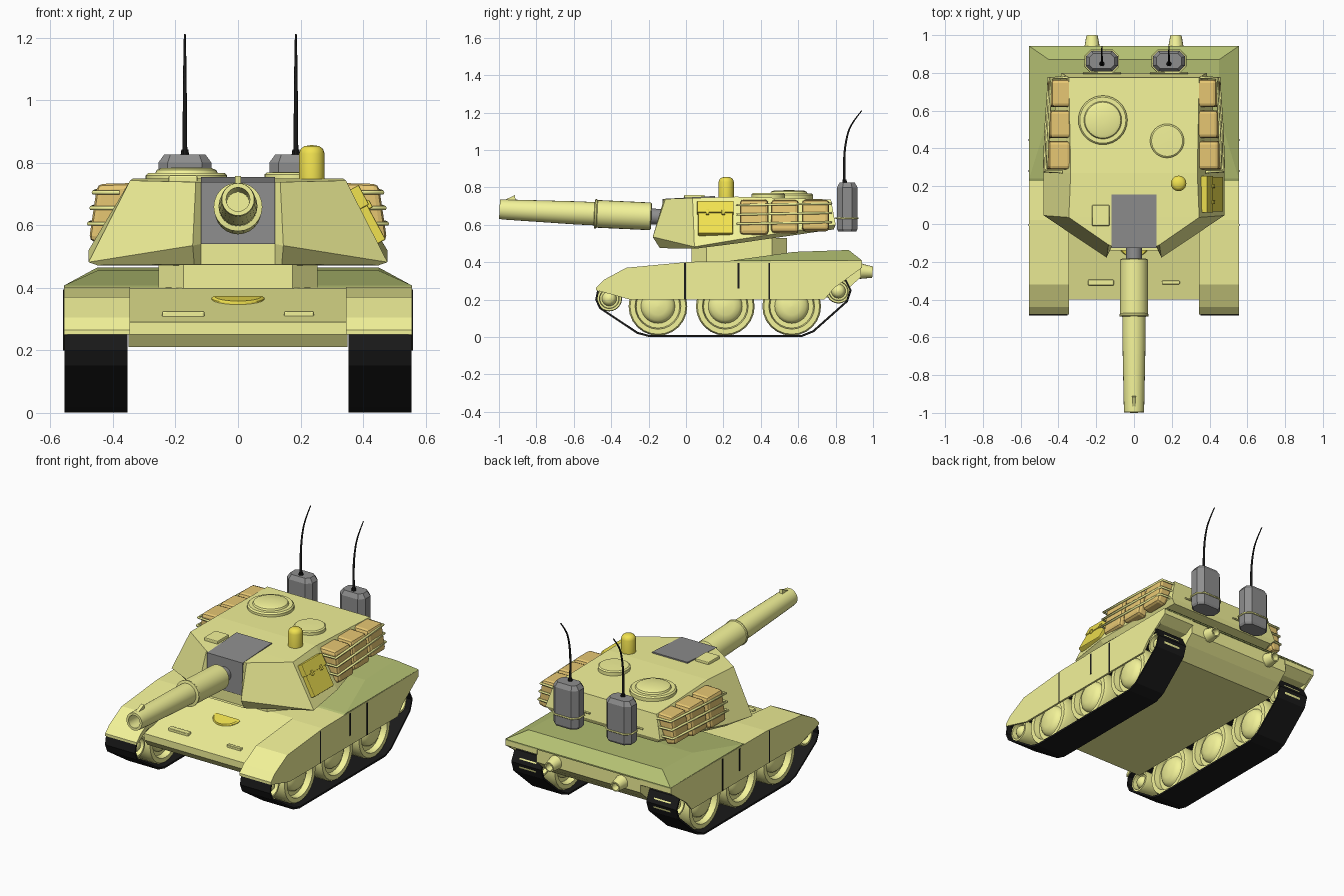
import bpy, bmesh, math
from mathutils import Vector

if "Cube" in bpy.data.objects:
    bpy.data.objects.remove(bpy.data.objects["Cube"])


def mat(name, rgb):
    m = bpy.data.materials.new(name)
    m.diffuse_color = (*rgb, 1)
    m.use_nodes = True
    m.node_tree.nodes["Principled BSDF"].inputs["Base Color"].default_value = m.diffuse_color
    return m


SAND = mat("sand", (0.90, 0.90, 0.32))
GREEN = mat("deck_green", (0.46, 0.53, 0.17))
YELLOW = mat("yellow", (0.88, 0.76, 0.08))
TAN = mat("canvas", (0.80, 0.57, 0.17))
GREY = mat("grey", (0.27, 0.27, 0.27))
BLACK = mat("black", (0.01, 0.01, 0.01))


def build(name, verts, faces, m=None, mirror=False, bevel=0, smooth=False, segs=2):
    me = bpy.data.meshes.new(name)
    me.from_pydata([tuple(v) for v in verts], [], faces)
    bm = bmesh.new()
    bm.from_mesh(me)
    bmesh.ops.recalc_face_normals(bm, faces=bm.faces)
    bm.to_mesh(me)
    bm.free()
    if m:
        me.materials.append(m)
    if smooth:
        for p in me.polygons:
            p.use_smooth = True
        me.set_sharp_from_angle(angle=math.radians(35))
    o = bpy.data.objects.new(name, me)
    bpy.context.collection.objects.link(o)
    if bevel:
        b = o.modifiers.new("bevel", 'BEVEL')
        b.width, b.segments = bevel, segs
    if mirror:
        o.modifiers.new("mirror", 'MIRROR').use_mirror_merge = False
    return o


def loft(name, rings, m=None, caps=True, **kw):
    n = len(rings[0])
    verts = [v for r in rings for v in r]
    faces = [(k * n + i, k * n + (i + 1) % n, (k + 1) * n + (i + 1) % n, (k + 1) * n + i)
             for k in range(len(rings) - 1) for i in range(n)]
    if caps:
        faces += [tuple(range(n)), tuple(range(len(verts) - n, len(verts)))]
    return build(name, verts, faces, m, **kw)


def prism(name, pts, a, b, m=None, axis='x', **kw):
    put = {'x': lambda p, t: (t, p[0], p[1]), 'y': lambda p, t: (p[0], t, p[1]),
           'z': lambda p, t: (p[0], p[1], t)}[axis]
    return loft(name, [[put(p, t) for p in pts] for t in (a, b)], m, **kw)


def box(name, x, y, z, m=None, **kw):
    return prism(name, [(x[0], y[0]), (x[1], y[0]), (x[1], y[1]), (x[0], y[1])], *z, m, 'z', **kw)


def lathe(name, prof, loc, m=None, axis=(0, 0, 1), n=24, **kw):
    q = Vector(axis).to_track_quat('Z', 'Y')
    rings = [[Vector(loc) + q @ Vector((r * math.cos(2 * math.pi * i / n), r * math.sin(2 * math.pi * i / n), h))
              for i in range(n)] for r, h in prof]
    return loft(name, rings, m, smooth=True, **kw)


def tube(name, paths, radius, m=None, kind='POLY', taper=1.0):
    cu = bpy.data.curves.new(name, 'CURVE')
    cu.dimensions, cu.bevel_depth, cu.bevel_resolution, cu.use_fill_caps = '3D', radius, 1, True
    for path in paths:
        s = cu.splines.new(kind)
        s.points.add(len(path) - 1)
        for i, p in enumerate(path):
            s.points[i].co = (*p, 1)
            s.points[i].radius = 1 + (taper - 1) * i / (len(path) - 1)
        if kind == 'NURBS':
            s.order_u, s.use_endpoint_u, s.resolution_u = 3, True, 5
    if m:
        cu.materials.append(m)
    o = bpy.data.objects.new(name, cu)
    bpy.context.collection.objects.link(o)
    return o


def octagon(cx, cy, hx, hy, c):
    return [(cx + x, cy + y) for x, y in ((hx - c, -hy), (hx, c - hy), (hx, hy - c), (hx - c, hy),
                                          (c - hx, hy), (-hx, hy - c), (-hx, c - hy), (c - hx, -hy))]


# Hull body, raised rear deck
prism("hull", [(-0.40, 0.29), (-0.40, 0.25), (-0.37, 0.21), (0.80, 0.21), (0.88, 0.27), (0.935, 0.32),
               (0.935, 0.405), (0.04, 0.40)], -0.35, 0.35, SAND)
loft("rear_deck", [[(-x, y0, z0), (x, y0, z0), (x, y1, z1), (-x, y1, z1)] for x, y0, z0, y1, z1 in
                   ((0.555, 0.22, 0.40, 0.942, 0.40), (0.555, 0.24, 0.408, 0.942, 0.408),
                    (0.45, 0.58, 0.455, 0.87, 0.465))], GREEN)

# Fenders over the tracks and the thin side skirts
top = [(-0.48, 0.265), (-0.44, 0.305), (-0.32, 0.37), (0.02, 0.402), (0.94, 0.408), (0.94, 0.37)]
prism("fender", [(-0.48, 0.25)] + top + [(0.88, 0.335), (0.0, 0.335), (-0.38, 0.305)],
      0.345, 0.547, SAND, mirror=True)
prism("side_skirt", [(-0.48, 0.25)] + top + [(0.79, 0.26), (0.74, 0.20), (-0.30, 0.20)],
      0.545, 0.557, SAND, mirror=True)
for y, z in ((-0.005, 0.20), (0.28, 0.26), (0.445, 0.20)):
    box("skirt_seam", (0.55, 0.559), (y - 0.005, y + 0.005), (z, 0.395), BLACK, mirror=True)

# Track bands
loop = [(-0.48, 0.2), (-0.46, 0.155), (-0.26, 0.022), (-0.2, 0.006), (0.62, 0.006), (0.68, 0.03), (0.86, 0.19),
        (0.88, 0.25), (0.85, 0.31), (0.8, 0.325), (0.0, 0.325), (-0.4, 0.29), (-0.47, 0.25)]
track = prism("track", loop, 0.353, 0.555, BLACK, caps=False, mirror=True)
sol = track.modifiers.new("thickness", 'SOLIDIFY')
sol.thickness, sol.offset = 0.011, 0

# Road wheels and end rollers, dished on both sides
half = [(0.01, 0.075), (0.3, 0.071), (0.48, 0.06), (0.56, 0.045), (0.58, 0.035), (0.74, 0.035), (0.78, 0.07),
        (0.95, 0.07), (1.0, 0.055)]
for name, y, z, r in (("road_wheel", -0.15, 0.164, 0.157), ("road_wheel", 0.21, 0.164, 0.157),
                      ("road_wheel", 0.565, 0.164, 0.157), ("front_roller", -0.41, 0.205, 0.068),
                      ("rear_roller", 0.815, 0.245, 0.066)):
    prof = [(a * r, h) for a, h in half] + [(a * r, -h) for a, h in reversed(half)]
    lathe(name, prof, (0.452, y, z), SAND, (1, 0, 0), mirror=True)

# Front deck details, rear exhausts
for x, w, h in ((-0.175, 0.068, 0.016), (0.195, 0.048, 0.010)):
    box("front_slot_frame", (x - w, x + w), (-0.31 - h, -0.31 + h), (0.30, 0.326), SAND, bevel=0.006)
    box("front_slot", (x - w * 0.8, x + w * 0.8), (-0.31 - h - 0.001, -0.31), (0.315, 0.322), SAND)
arc = [(0.085 * math.cos(math.pi * i / 12), -0.1 - 0.075 * math.sin(math.pi * i / 12)) for i in range(13)]
loft("driver_hatch", [[(x * s, y, 0.39 + 0.22 * y + d) for x, y in arc] for s, d in ((1, -0.03), (1, 0), (0.9, 0.006))],
     YELLOW)
lathe("exhaust", [(0.042, 0), (0.03, 0.068), (0.022, 0.068), (0.02, 0.03)],
      (0.222, 0.93, 0.352), SAND, (0, 1, -0.08), n=16, mirror=True)

# Turret ring and faceted turret with a notch for the mantlet
prism("turret_ring", octagon(0, 0.285, 0.255, 0.255, 0.08), 0.38, 0.53, SAND, 'z')
layers = [[(0.119, -0.12, 0.475), (0.14, -0.14, 0.475), (0.45, 0.05, 0.472), (0.455, 0.27, 0.50), (0.36, 0.79, 0.575)],
          [(0.119, -0.122, 0.54), (0.145, -0.178, 0.535), (0.478, 0.045, 0.482), (0.478, 0.27, 0.52),
           (0.385, 0.80, 0.60)],
          [(0.119, -0.118, 0.738), (0.135, -0.11, 0.738), (0.345, 0.035, 0.743), (0.335, 0.27, 0.75),
           (0.345, 0.775, 0.735)]]
N = len(layers[0])
verts = [v for L in layers for v in L + [(-x, y, z) for x, y, z in reversed(L)]]
faces = [(k + i, k + (i + 1) % (2 * N), k + 2 * N + (i + 1) % (2 * N), k + 2 * N + i)
         for k in (0, 2 * N) for i in range(2 * N)]
faces += [(k + i, k + i + 1, k + 2 * N - 2 - i, k + 2 * N - 1 - i) for k in (0, 4 * N) for i in range(N - 1)]
build("turret", verts, faces, SAND)
prism("gun_mantlet", [(-0.128, 0.54), (-0.126, 0.738), (0.155, 0.754), (0.155, 0.54)], -0.119, 0.119, GREY)

# Gun: grey root, sleeve, hollow barrel, front sight
aim = (0, -1, 0.047)
root = (0, -0.13, 0.642)
lathe("gun_root", [(0.042, -0.03), (0.042, 0.1)], root, GREY, aim)
lathe("gun_sleeve", [(0.066, 0.055), (0.074, 0.06), (0.074, 0.345), (0.078, 0.35), (0.078, 0.358), (0.06, 0.362)],
      root, SAND, aim)
lathe("gun_barrel", [(0.062, 0.3), (0.062, 0.45), (0.054, 0.84), (0.052, 0.868), (0.038, 0.868), (0.036, 0.6)],
      root, SAND, aim)
prism("front_sight", [(-0.985, 0.72), (-0.965, 0.735), (-0.915, 0.758), (-0.91, 0.72)], -0.01, 0.01, SAND)

# Roof fittings
lathe("commander_hatch", [(0.13, -0.03), (0.13, 0.016), (0.122, 0.024), (0.1, 0.024), (0.095, 0.034), (0.08, 0.04),
                          (0.01, 0.042)], (-0.165, 0.55, 0.743), SAND, n=32)
lathe("loader_hatch", [(0.09, -0.03), (0.09, 0.018), (0.082, 0.024), (0.01, 0.026)], (0.175, 0.44, 0.745), SAND, n=32)
lathe("beacon", [(0.041, 0), (0.041, 0.085), (0.036, 0.1), (0.024, 0.109), (0.004, 0.112)], (0.236, 0.215, 0.744), YELLOW)
box("roof_plate", (-0.222, -0.13), (-0.01, 0.1), (0.73, 0.76), SAND, bevel=0.005)


# Yellow box on the right cheek
def slab(name, t0, t1, d0, d1, y0, y1, m):
    a, d, n = Vector((0.363, 0.712)), Vector((0.09, -0.168)), Vector((0.88, 0.47))
    prism(name, [a + d * t + n * e for t, e in ((t0, d0), (t1, d0), (t1, d1), (t0, d1))], y0, y1, m, 'y', bevel=0.004)


slab("side_box", 0, 1, -0.02, 0.022, 0.065, 0.25, YELLOW)
slab("side_box_lid", -0.02, 0.35, -0.01, 0.028, 0.06, 0.255, YELLOW)
for y in (0.115, 0.2):
    slab("side_box_latch", 0.27, 0.42, 0.02, 0.035, y - 0.009, y + 0.009, YELLOW)

# Canvas bags and the rails that hold them
for y0, y1 in ((0.288, 0.44), (0.455, 0.602), (0.62, 0.765)):
    dx, dz = -(y0 - 0.285) * 0.04, (y0 - 0.285) * 0.07
    prism("canvas_bag", [(0.335 + dx, 0.735), (0.45 + dx, 0.732), (0.477 + dx, 0.55 + dz), (0.415 + dx, 0.537 + dz)],
          y0, y1, TAN, 'y', mirror=True, bevel=0.018)
rails = []
for s in (1, -1):
    for z in (0.605, 0.655, 0.705):
        x = 0.455 + (0.73 - z) * 0.15
        rails.append([(s * (x - 0.08), 0.275, z), (s * (x + 0.004), 0.278, z), (s * (x - 0.006), 0.5, z + 0.004),
                      (s * (x - 0.022), 0.772, z + 0.008), (s * (x - 0.11), 0.776, z + 0.008)])
tube("bag_rails", rails, 0.007, SAND)

# Radio boxes with straps and whip antennas
for x in (-0.17, 0.185):
    loft("radio_box", [[(px, py, z) for px, py in octagon(x, 0.862, hx, hy, c)] for hx, hy, c, z in
                       ((0.078, 0.049, 0.028, 0.565), (0.085, 0.055, 0.03, 0.578), (0.085, 0.055, 0.03, 0.80),
                        (0.066, 0.04, 0.02, 0.826))], GREY)
    ring = [(px, py, 0.635) for px, py in octagon(x, 0.862, 0.087, 0.057, 0.03)]
    tube("radio_strap", [ring + ring[:1], [(x - 0.10, 0.80, 0.635), (x + 0.10, 0.80, 0.635)]], 0.005, SAND)
    lathe("antenna_base", [(0.014, 0), (0.011, 0.02)], (x, 0.848, 0.822), BLACK, n=10)
    tube("antenna", [[(x, 0.847, 0.82), (x, 0.842, 0.95), (x, 0.86, 1.08), (x, 0.89, 1.15), (x, 0.94, 1.21)]],
         0.008, BLACK, 'NURBS', 0.4)
